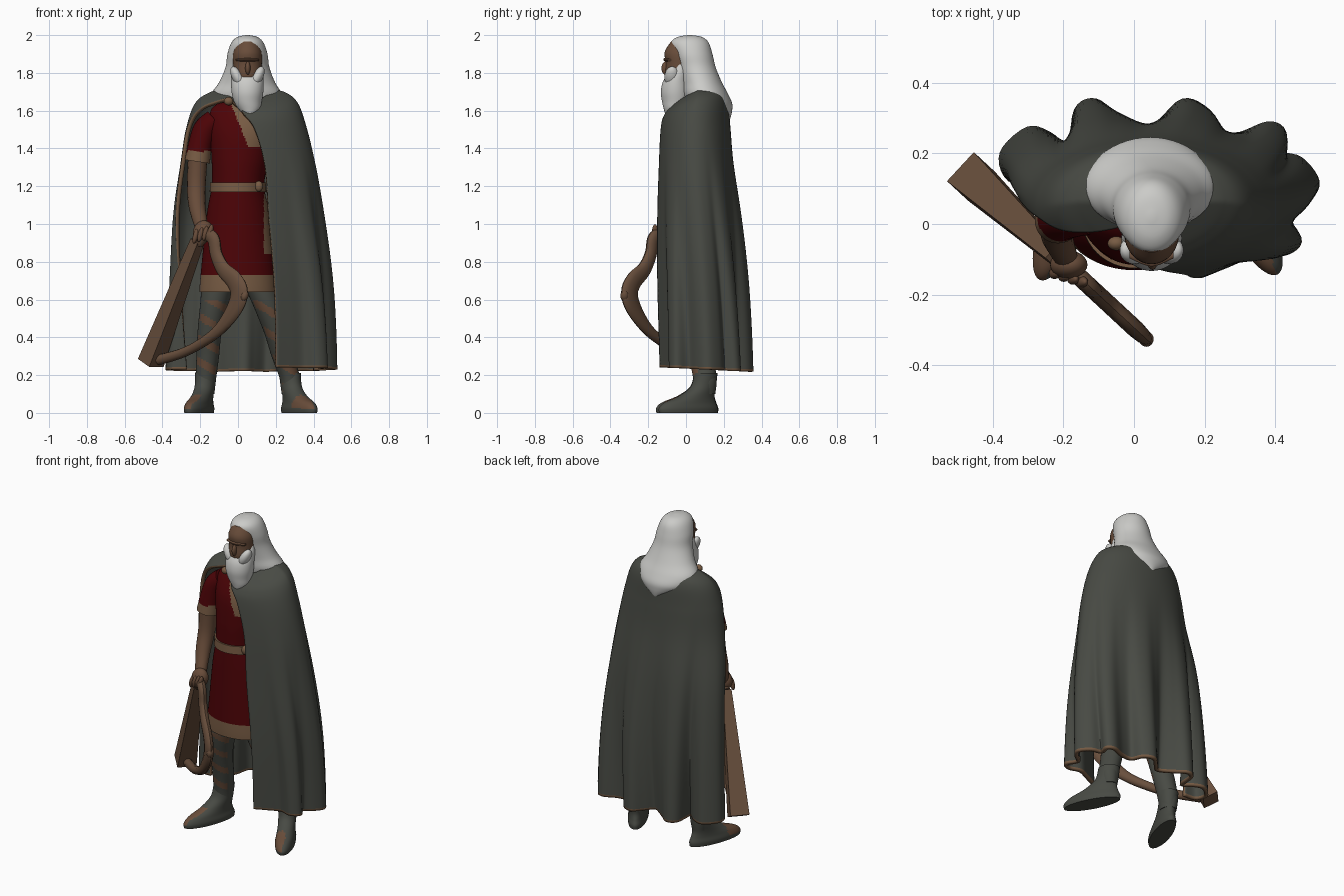
import bpy, bmesh
from math import sin, cos, pi, radians, sqrt
from mathutils import Vector, Matrix

if "Cube" in bpy.data.objects:
    bpy.data.objects.remove(bpy.data.objects["Cube"])


def material(name, rgb):
    m = bpy.data.materials.new(name)
    m.use_nodes = True
    m.diffuse_color = (*rgb, 1)
    bsdf = next(n for n in m.node_tree.nodes if n.type == 'BSDF_PRINCIPLED')
    bsdf.inputs["Base Color"].default_value = (*rgb, 1)
    return m


GREY = material("dark grey cloth", (0.064, 0.068, 0.057))
RED = material("deep red cloth", (0.072, 0.001, 0.002))
TAN = material("tan trim", (0.185, 0.105, 0.057))
SKIN = material("brown skin", (0.14, 0.073, 0.042))
WOOD = material("brown wood", (0.14, 0.078, 0.046))
WHITE = material("white hair", (0.6, 0.6, 0.58))
parts = []


def spline(pts, k):
    """Smooth interpolation through tuples of any length, k steps per span."""
    out = []
    for i in range(len(pts) - 1):
        quad = [pts[max(i - 1, 0)], pts[i], pts[i + 1], pts[min(i + 2, len(pts) - 1)]]
        for s in range(k):
            t = s / k
            out.append(tuple(
                b + t / 2 * (c - a + t * (2 * a - 5 * b + 4 * c - d + t * (3 * (b - c) + d - a)))
                for a, b, c, d in zip(*quad)))
    return out + [tuple(pts[-1])]


def build(name, rings, mats, rule=None, closed=True):
    """Skin a list of vertex rings; rule picks the material of each face."""
    bm = bmesh.new()
    vs = [[bm.verts.new(p) for p in ring] for ring in rings]
    n = len(vs[0])
    for lo, hi in zip(vs, vs[1:]):
        for j in range(n if closed else n - 1):
            k = (j + 1) % n
            bm.faces.new((lo[j], lo[k], hi[k], hi[j]))
    if closed:
        bm.faces.new(vs[0][::-1])
        bm.faces.new(vs[-1])
    bmesh.ops.recalc_face_normals(bm, faces=bm.faces[:])
    bm.normal_update()
    if rule:
        for f in bm.faces:
            f.material_index = int(rule(f.calc_center_median(), f.normal))
    return finish(name, bm, mats)


def finish(name, bm, mats):
    me = bpy.data.meshes.new(name)
    bm.to_mesh(me)
    bm.free()
    for m in mats:
        me.materials.append(m)
    ob = bpy.data.objects.new(name, me)
    bpy.context.collection.objects.link(ob)
    parts.append(ob)
    return ob


def loft(name, rows, mats, rule=None, k=4, n=32, yaw=0):
    """Stack of level ellipses given as (x, y, z, rx, ry)."""
    rings = []
    for x, y, z, rx, ry in spline(rows, k):
        ring = []
        for j in range(n):
            px, py = rx * cos(2 * pi * j / n), ry * sin(2 * pi * j / n)
            ring.append((x + px * cos(yaw) - py * sin(yaw), y + px * sin(yaw) + py * cos(yaw), z))
        rings.append(ring)
    return build(name, rings, mats, rule)


def sweep(name, pts, ref, mats, rule=None, k=5, n=16):
    """Section swept along (x, y, z, a, b); b lies along the ref direction."""
    pts = spline(pts, k)
    ref = Vector(ref).normalized()
    grow, phase = (sqrt(2), pi / 4) if n == 4 else (1, 0)
    rings = []
    for i, p in enumerate(pts):
        t = Vector(pts[min(i + 1, len(pts) - 1)][:3]) - Vector(pts[max(i - 1, 0)][:3])
        side = t.cross(ref).normalized()
        rings.append([Vector(p[:3]) + grow * (p[3] * cos(phase + 2 * pi * j / n) * side
                      + p[4] * sin(phase + 2 * pi * j / n) * ref) for j in range(n)])
    return build(name, rings, mats, rule)


def blob(name, loc, size, mat, tilt=0):
    bm = bmesh.new()
    mtx = Matrix.Translation(loc) @ Matrix.Rotation(tilt, 4, 'Y') @ Matrix.Diagonal((*size, 1))
    bmesh.ops.create_uvsphere(bm, u_segments=20, v_segments=12, radius=1, matrix=mtx)
    return finish(name, bm, [mat])


# Cloak: smooth shoulders blending down into a scalloped hem
hem = spline([(-.27, .12), (-.35, .13), (-.37, .2), (-.3, .265), (-.24, .25), (-.18, .21),
              (-.16, .32), (-.11, .345), (-.05, .3), (.03, .25), (.08, .29), (.14, .345),
              (.2, .32), (.23, .25), (.3, .25), (.38, .28), (.42, .26), (.41, .2),
              (.47, .18), (.515, .12), (.49, .07), (.44, .03), (.44, 0), (.465, -.05),
              (.42, -.08), (.35, -.06), (.28, -.09), (.2, -.13)], 5)
# z, centre x, centre y, radius x, radius y, start angle, end angle, hem weight, front droop
cloak_rows = [(1.705, .05, .065, .12, .095, 225, -135, 0, .6),
              (1.685, .05, .065, .2, .132, 218, -105, 0, .5),
              (1.63, .045, .055, .265, .16, 205, -92, 0, .35),
              (1.5, .045, .05, .31, .175, 190, -82, 0, 0),
              (1.3, .05, .05, .345, .19, 183, -75, .06, 0),
              (1.0, .045, .06, .385, .215, 176, -74, .28, 0),
              (.6, .06, .07, .415, .24, 174, -72, .65, 0),
              (.23, .07, .08, .43, .25, 175, -70, 1, 0)]
rings = []
for z, cx, cy, rx, ry, a0, a1, w, droop in spline(cloak_rows, 16):
    ring = []
    for j, (hx, hy) in enumerate(hem):
        a = radians(a0 + (a1 - a0) * j / (len(hem) - 1))
        x, y = cx + rx * cos(a), cy + ry * sin(a)
        ring.append((x + (hx - x) * w, y + (hy - y) * w,
                     z + droop * min(0, y - cy) - .05 * w * (hy - .1)))
    rings.append(ring)
cloak = build("cloak", rings, [GREY, TAN],
              lambda c, nrm: c.z + .05 * (c.y - .1) < .241, closed=False)
shell = cloak.modifiers.new("thickness", 'SOLIDIFY')
shell.thickness = .022
shell.offset = 0
shell.material_offset_rim = 1


def tunic_trim(c, nrm):
    """Bottom band, chest panel and the strip beside the cloak opening."""
    chest = c.z > 1.41 and c.x > -.03 + (1.62 - c.z) * .4
    opening = .84 < c.z < 1.16 and c.x > .137
    return c.z < .73 or (c.y < 0 and (chest or opening))


# Tunic and belt
loft("tunic", [(.03, .05, 1.66, .08, .06), (.03, .04, 1.61, .17, .09), (.02, .02, 1.5, .17, .12),
               (.01, .015, 1.35, .15, .13), (0, .02, 1.2, .14, .135), (0, .02, 1.05, .165, .14),
               (0, .02, .73, .198, .15), (0, .02, .64, .205, .15)], [RED, TAN],
     tunic_trim, k=16, n=128)
loft("belt", [(0, .02, 1.17, .15, .147), (0, .02, 1.22, .148, .145)], [TAN], k=1, n=48)
blob("belt_knot", (.11, -.085, 1.2), (.022, .018, .028), TAN)
blob("cloak_clasp", (-.05, -.055, 1.65), (.025, .02, .022), TAN)

# Right arm holding the instrument
sweep("sleeve", [(-.12, .035, 1.55, .06, .065), (-.172, .03, 1.5, .065, .068),
                 (-.2, .018, 1.42, .063, .064), (-.215, .01, 1.33, .067, .065)], (0, 1, 0),
      [RED, TAN], lambda c, nrm: c.z < 1.385, k=8, n=28)
sweep("right_arm", [(-.21, .012, 1.4, .052, .055), (-.22, .005, 1.22, .05, .052),
                    (-.217, -.035, 1.1, .045, .046), (-.197, -.085, 1.0, .036, .036),
                    (-.185, -.1, .95, .03, .03)], (0, 1, 0), [SKIN])
blob("right_hand", (-.185, -.115, .96), (.052, .04, .06), SKIN, .4)
for i in range(4):
    blob("finger_%d" % (i + 1), (-.225 + i * .026, -.14 - i * .008, .935 + i * .008),
         (.014, .016, .04), SKIN, .25)

# Legs and boots
for side, s, hip, knee, ankle, yaw in (("right", -1, .1, .15, .17, radians(-20)),
                                       ("left", 1, .1, .2, .275, radians(28))):
    loft(side + "_leg", [(s * hip, .03, .72, .09, .09), (s * (hip + knee) / 2, .03, .58, .075, .08),
                         (s * knee, .05, .43, .064, .068), (s * (knee + ankle) / 2, .08, .3, .06, .065),
                         (s * ankle, .1, .18, .054, .062), (s * ankle, .1, .1, .045, .055)],
         [GREY, SKIN], lambda c, nrm: nrm.y < -.4 and c.z < .6 and sin(52 * c.z + 30 * c.x) > .4,
         k=16, n=48)
    # height, reach toward the toe, half width, half length
    foot = [(0, .105, .055, .172), (.025, .105, .058, .174), (.055, .095, .053, .152),
            (.09, .055, .05, .103), (.14, .015, .052, .07), (.21, 0, .056, .063)]
    loft(side + "_boot", [(s * ankle + r * sin(yaw), .105 - r * cos(yaw), z, rx, ry)
                          for z, r, rx, ry in foot], [GREY, SKIN],
         lambda c, nrm: c.z > .015 and c.y < -.03 and nrm.x < .3 and nrm.z > .05,
         k=6, n=48, yaw=yaw)

# Head, face and long hair
loft("face", [(.05, -.01, 1.965, .055, .07), (.05, -.028, 1.91, .075, .085),
              (.05, -.03, 1.85, .076, .077), (.05, -.04, 1.78, .068, .07),
              (.05, -.03, 1.71, .05, .05)], [SKIN])
blob("nose", (.052, -.108, 1.825), (.014, .022, .035), SKIN)
sweep("brow", [(-.012, -.088, 1.868, .006, .01), (.05, -.109, 1.87, .009, .012),
               (.112, -.088, 1.868, .006, .01)], (0, 1, 0), [SKIN], n=10)
loft("hair", [(.05, .02, 2, .008, .01), (.05, .02, 1.99, .053, .065), (.05, .02, 1.96, .085, .1),
              (.05, .035, 1.9, .106, .105), (.05, .055, 1.83, .116, .102),
              (.048, .082, 1.75, .148, .108), (.045, .102, 1.69, .185, .12),
              (.045, .12, 1.64, .175, .124), (.05, .13, 1.6, .138, .114),
              (.055, .16, 1.56, .055, .075), (.06, .19, 1.54, .015, .035)], [WHITE], k=5, n=48)
loft("beard", [(.05, -.03, 1.85, .074, .035), (.05, -.032, 1.81, .084, .055),
               (.05, -.05, 1.755, .086, .072), (.05, -.055, 1.7, .084, .078),
               (.052, -.055, 1.65, .074, .072), (.06, -.062, 1.61, .058, .056),
               (.063, -.075, 1.58, .03, .033), (.063, -.08, 1.565, .008, .01)], [WHITE], n=40)
for s in (-1, 1):
    blob("cheek_beard_left" if s > 0 else "cheek_beard_right", (.05 + s * .05, -.074, 1.775),
         (.03, .04, .065), WHITE, s * .5)


# Harp: tapered sound box and curved neck, lying in one slanted upright plane
def harp_point(x, z, a, b):
    return (x, .17 - .927 * (x + .5), z, a, b)


NORMAL = (.927, 1, 0)
sweep("harp_sound_box", [harp_point(-.215, .91, .028, .026), harp_point(-.462, .265, .046, .056)],
      NORMAL, [WOOD], k=1, n=4)
neck = [(-.21, .9, .03), (-.17, .94, .034), (-.13, .92, .038), (-.115, .84, .038),
        (-.078, .76, .044), (-.02, .7, .054), (.006, .635, .06), (-.02, .55, .05),
        (-.1, .44, .032), (-.2, .365, .026), (-.3, .315, .026), (-.42, .28, .028)]
sweep("harp_neck", [harp_point(x, z, a, .025) for x, z, a in neck], NORMAL, [WOOD], k=5, n=12)
blob("harp_boss", harp_point(.035, .62, 0, 0)[:3], (.02, .022, .03), WOOD, .3)

# Smooth shading with sharp edges kept
bpy.ops.object.select_all(action='DESELECT')
for ob in parts:
    ob.select_set(True)
bpy.context.view_layer.objects.active = cloak
bpy.ops.object.shade_smooth_by_angle(angle=radians(40))
